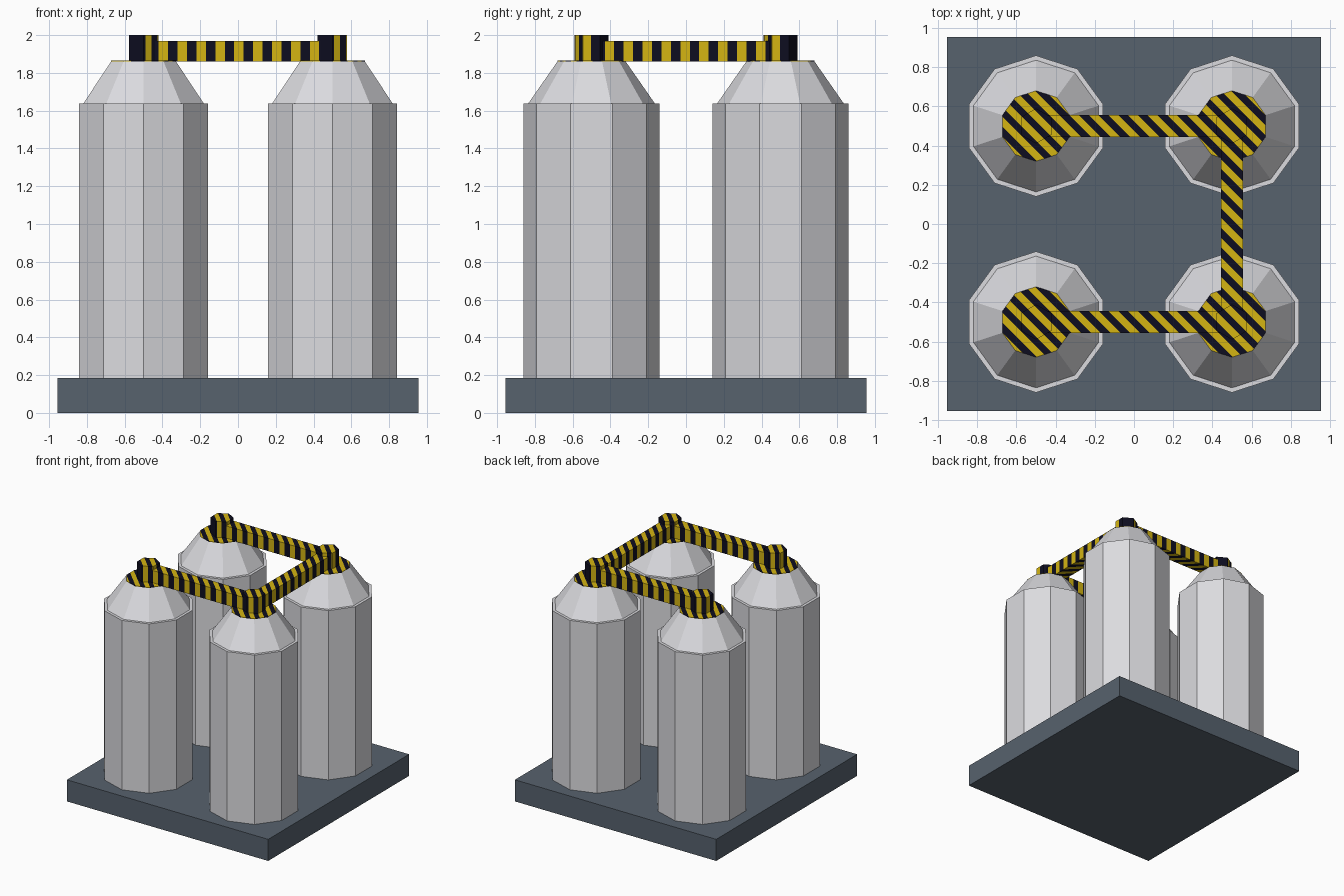
import bpy, bmesh, math
from mathutils import Vector

if "Cube" in bpy.data.objects:
    bpy.data.objects.remove(bpy.data.objects["Cube"])


def material(name, rgb):
    m = bpy.data.materials.new(name)
    m.diffuse_color = (*rgb, 1)
    m.use_nodes = True
    m.node_tree.nodes["Principled BSDF"].inputs["Base Color"].default_value = m.diffuse_color
    return m


SLATE = material("slate", (0.095, 0.122, 0.155))
GREY = material("light_grey", (0.71, 0.71, 0.74))
YELLOW = material("hazard_yellow", (0.66, 0.46, 0.006))
BLACK = material("hazard_black", (0.004, 0.004, 0.014))

PERIOD = 0.1  # one yellow + one black stripe, measured along x + y


def finish(name, bm, mats):
    bmesh.ops.recalc_face_normals(bm, faces=bm.faces)
    me = bpy.data.meshes.new(name)
    bm.to_mesh(me)
    bm.free()
    for m in mats:
        me.materials.append(m)
    ob = bpy.data.objects.new(name, me)
    bpy.context.collection.objects.link(ob)
    return ob


def loft(bm, cx, cy, sides, rings):
    """Closed solid from (radius, z) rings, with a corner pointing at +y."""
    loops = []
    for r, z in rings:
        loops.append([bm.verts.new((cx + r * math.sin(2 * math.pi * i / sides),
                                    cy + r * math.cos(2 * math.pi * i / sides), z))
                      for i in range(sides)])
    for a, b in zip(loops, loops[1:]):
        for i in range(sides):
            j = (i + 1) % sides
            bm.faces.new((a[i], a[j], b[j], b[i]))
    bm.faces.new(loops[0])
    bm.faces.new(loops[-1])


def box(bm, x0, x1, y0, y1, z0, z1):
    v = bmesh.ops.create_cube(bm, size=1)["verts"]
    for p in v:
        p.co = Vector(((x0 + x1) / 2 + p.co.x * (x1 - x0),
                       (y0 + y1) / 2 + p.co.y * (y1 - y0),
                       (z0 + z1) / 2 + p.co.z * (z1 - z0)))


def striped(name, bm):
    """Cut along diagonal vertical planes and colour alternate bands."""
    sums = [v.co.x + v.co.y for v in bm.verts]
    k0 = math.floor(min(sums) / (PERIOD / 2)) - 1
    k1 = math.ceil(max(sums) / (PERIOD / 2)) + 1
    for k in range(k0, k1):
        s = (k + 0.5) * PERIOD / 2
        bmesh.ops.bisect_plane(bm, geom=bm.verts[:] + bm.edges[:] + bm.faces[:],
                               plane_co=(s / 2, s / 2, 0), plane_no=(1, 1, 0))
    for f in bm.faces:
        c = f.calc_center_median()
        f.material_index = round((c.x + c.y) / (PERIOD / 2)) % 2
    return finish(name, bm, [BLACK, YELLOW])


# Base slab
bm = bmesh.new()
box(bm, -0.955, 0.955, -0.955, 0.955, 0, 0.185)
finish("base", bm, [SLATE])

# Four tanks, each with a striped lid and hub
for sx, side in ((-0.5, "left"), (0.5, "right")):
    for sy, end in ((-0.5, "front"), (0.5, "back")):
        tag = f"{end}_{side}"
        bm = bmesh.new()
        loft(bm, sx, sy, 10, [(0.36, 0.18), (0.36, 1.637), (0.336, 1.637), (0.18, 1.861)])
        finish("tank_" + tag, bm, [GREY])

        bm = bmesh.new()
        loft(bm, sx, sy, 10, [(0.18, 1.861), (0.18, 1.865)])
        striped("lid_" + tag, bm)

        bm = bmesh.new()
        loft(bm, sx, sy, 6, [(0.09, 1.862), (0.09, 2.0)])
        striped("hub_" + tag, bm)

# Striped square pipes linking the tanks in a U
W = 0.055
for name, x0, x1, y0, y1 in (("front_pipe", -0.5, 0.5, -0.5 - W, -0.5 + W),
                             ("back_pipe", -0.5, 0.5, 0.5 - W, 0.5 + W),
                             ("right_pipe", 0.5 - W, 0.5 + W, -0.5, 0.5)):
    bm = bmesh.new()
    box(bm, x0, x1, y0, y1, 1.86, 1.97)
    striped(name, bm)
